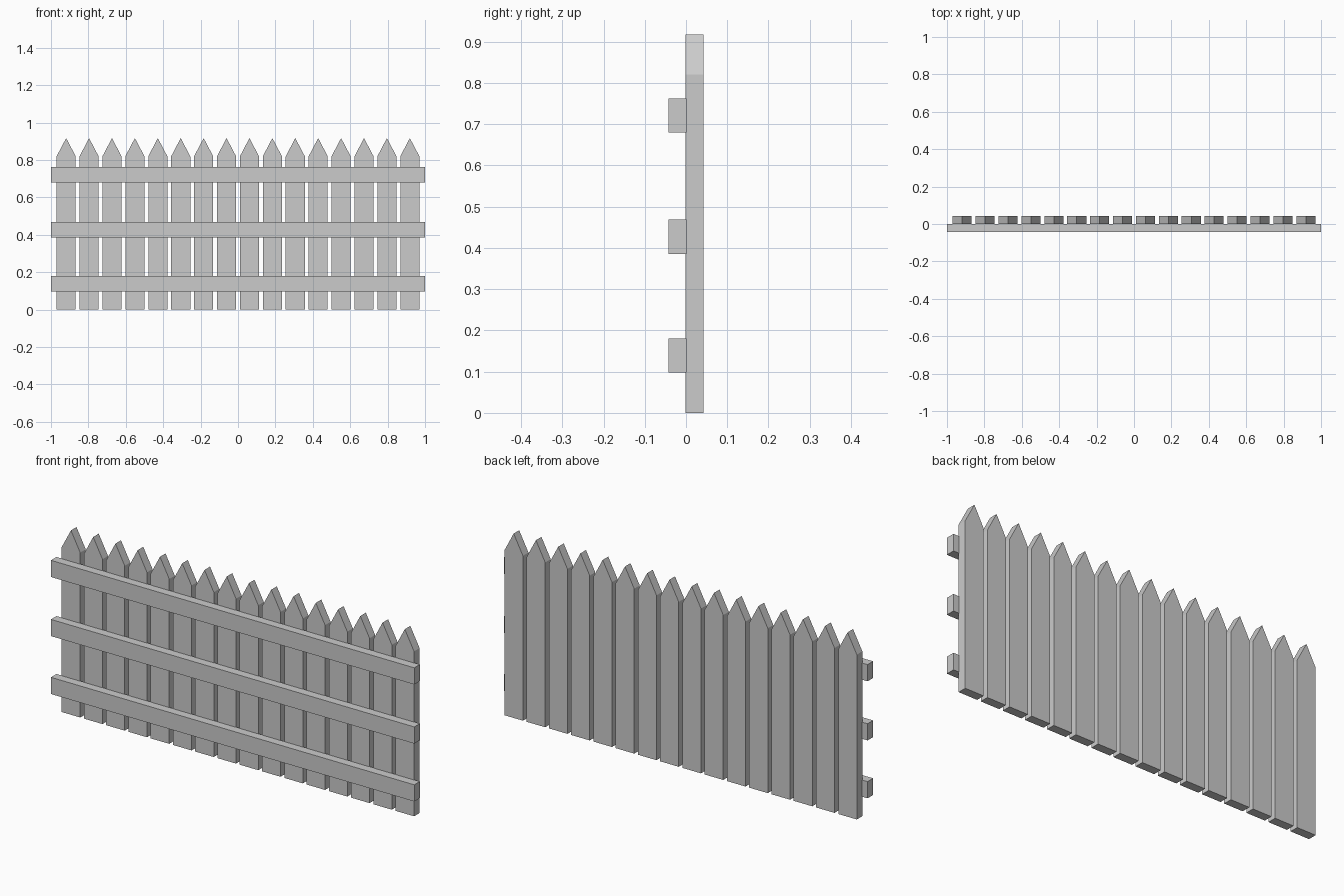
import bpy, bmesh
from mathutils import Vector

if "Cube" in bpy.data.objects:
    bpy.data.objects.remove(bpy.data.objects["Cube"])


def extruded(name, outline, y0, y1):
    """Extrude an XZ outline from y0 to y1."""
    bm = bmesh.new()
    face = bm.faces.new([bm.verts.new((x, y0, z)) for x, z in outline])
    ext = bmesh.ops.extrude_face_region(bm, geom=[face])
    verts = [g for g in ext["geom"] if isinstance(g, bmesh.types.BMVert)]
    bmesh.ops.translate(bm, verts=verts, vec=Vector((0, y1 - y0, 0)))
    bmesh.ops.recalc_face_normals(bm, faces=bm.faces)
    mesh = bpy.data.meshes.new(name)
    bm.to_mesh(mesh)
    bm.free()
    obj = bpy.data.objects.new(name, mesh)
    bpy.context.collection.objects.link(obj)
    return obj


# Pointed pickets
COUNT, PITCH, HALF = 16, 0.1225, 0.051
outline = [(-HALF, 0), (HALF, 0), (HALF, 0.82), (0, 0.917), (-HALF, 0.82)]
for i in range(COUNT):
    picket = extruded(f"picket_{i + 1}", outline, -0.001, 0.0425)
    picket.location.x = (i - (COUNT - 1) / 2) * PITCH

# Horizontal rails on the front
for name, z in (("lower", 0.139), ("middle", 0.427), ("upper", 0.721)):
    lo, hi = z - 0.0415, z + 0.0415
    extruded(f"{name}_rail", [(-1, lo), (1, lo), (1, hi), (-1, hi)], -0.0425, 0.001)
